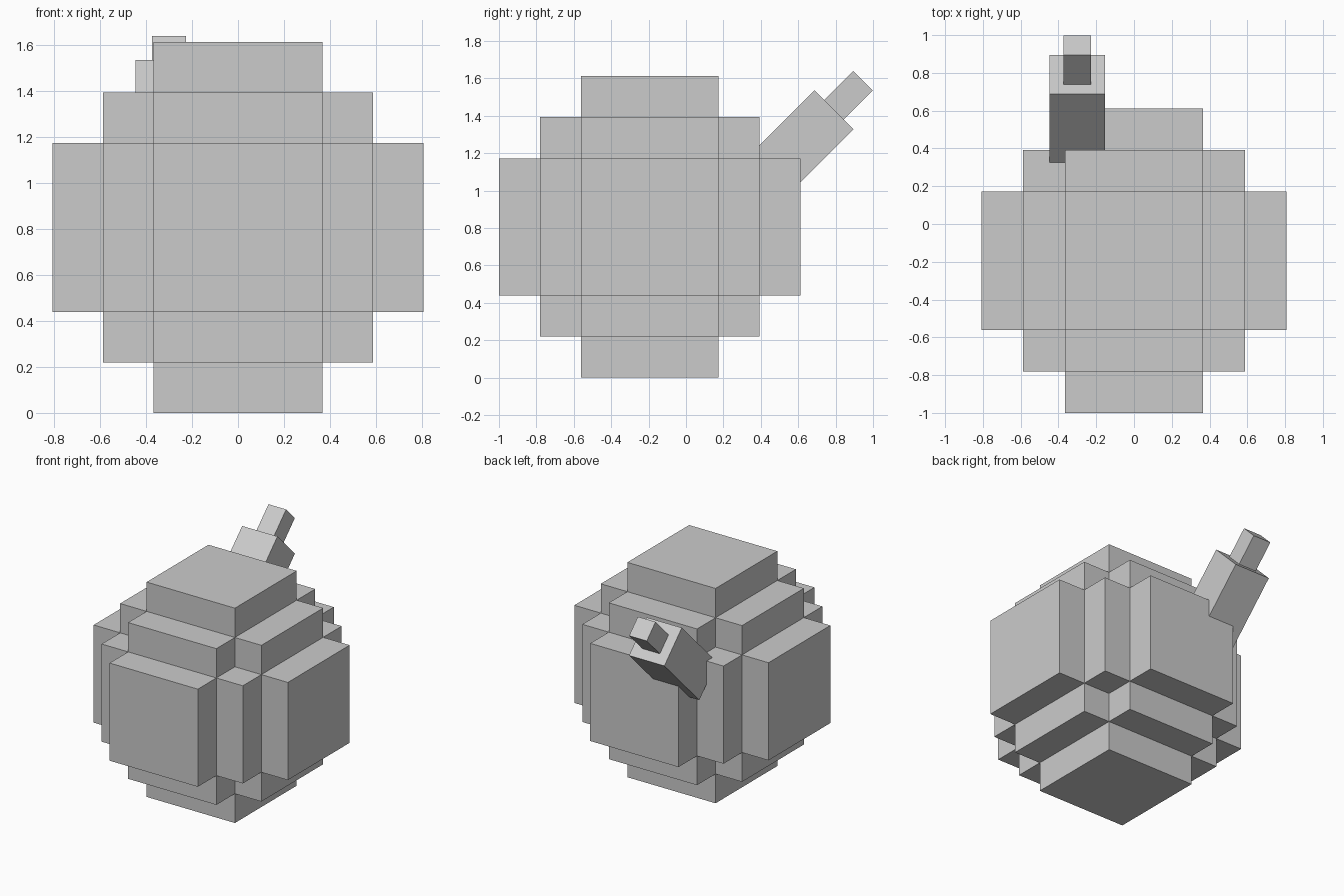
import bpy
from math import radians
from mathutils import Matrix, Vector

cube = bpy.data.objects.get("Cube")
if cube:
    bpy.data.objects.remove(cube, do_unlink=True)

# One flat grey for everything
grey = bpy.data.materials.new("plain grey")
grey.use_nodes = True
colour = (0.6, 0.6, 0.6, 1)
grey.diffuse_color = colour
grey.node_tree.nodes["Principled BSDF"].inputs["Base Color"].default_value = colour


def box(name, centre, half, tilt=0):
    """Box from its half sizes, tilted about the x axis."""
    bpy.ops.mesh.primitive_cube_add(size=2)
    obj = bpy.context.object
    obj.name = name
    obj.data.transform(Matrix.Diagonal((*half, 1)))
    obj.rotation_euler.x = tilt
    obj.location = centre
    obj.data.materials.append(grey)
    return obj


# Stepped round body: three long blocks and three wide slabs, crossed at one centre
UNIT = 0.0733
SMALL, MEDIUM, LARGE = 5 * UNIT, 8 * UNIT, 11 * UNIT
body_centre = Vector((0, LARGE - 1, LARGE))

for axis, letter in enumerate("xyz"):
    long_half = [SMALL] * 3
    long_half[axis] = LARGE
    box("body_block_" + letter, body_centre, long_half)
    slab_half = [MEDIUM] * 3
    slab_half[axis] = SMALL
    box("body_slab_" + letter, body_centre, slab_half)

# Spout leaning back at 45 degrees, with a thinner tip on the same axis
tilt = radians(-45)
direction = Matrix.Rotation(tilt, 3, "X") @ Vector((0, 0, 1))
shoulder = Vector((-0.3, 0.791, 1.432))
spout_length, tip_length = 8 * UNIT, 3 * UNIT

box("spout", shoulder - direction * spout_length / 2,
    (2 * UNIT, 2 * UNIT, spout_length / 2), tilt)
box("spout_tip", shoulder + direction * tip_length / 2,
    (UNIT, UNIT, tip_length / 2), tilt)
